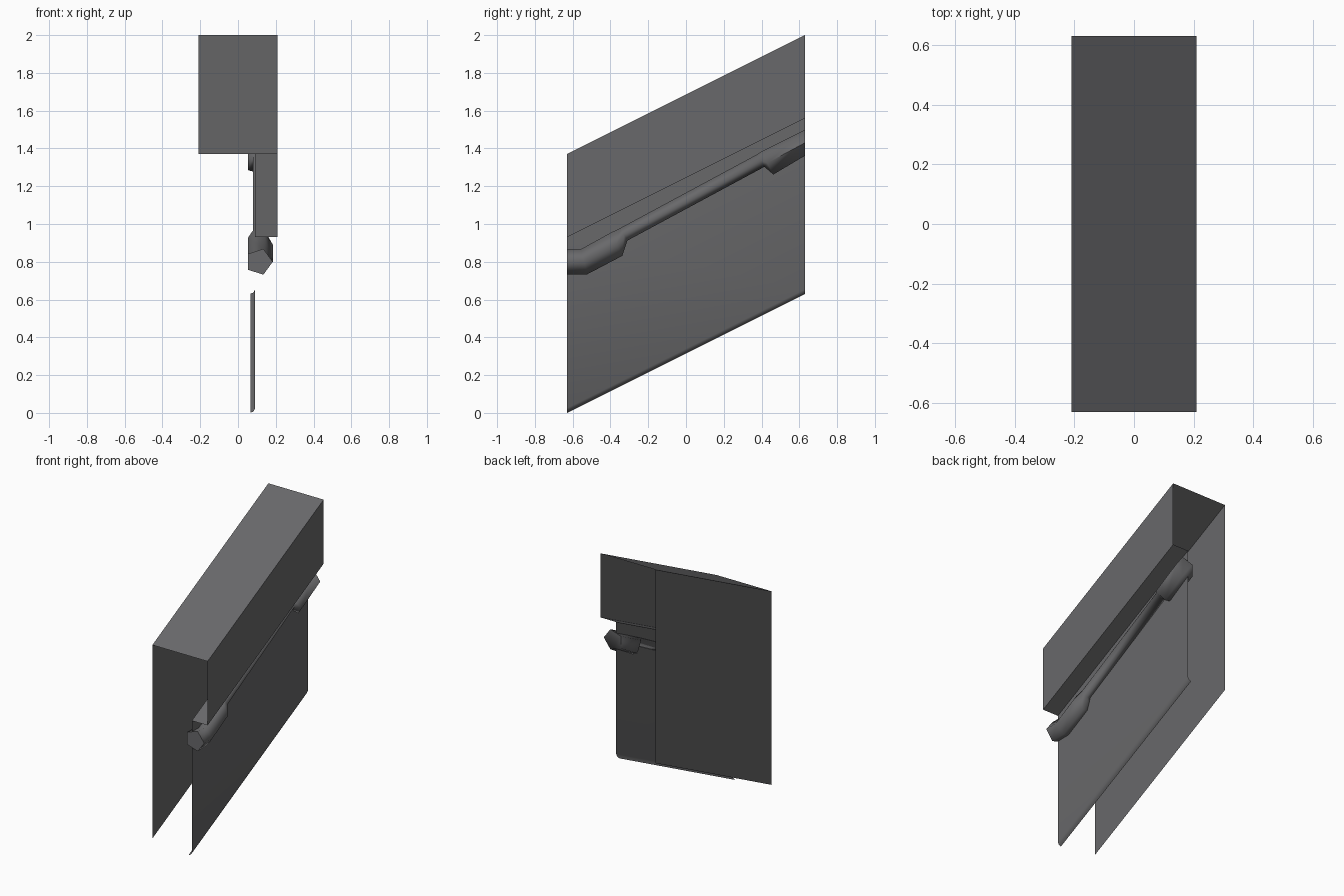
import bpy, bmesh, math

if "Cube" in bpy.data.objects:
    bpy.data.objects.remove(bpy.data.objects["Cube"])

grey = bpy.data.materials.new("dark grey")
grey.diffuse_color = (0.14, 0.14, 0.145, 1)
grey.use_nodes = True
grey.node_tree.nodes["Principled BSDF"].inputs["Base Color"].default_value = grey.diffuse_color

Y = 0.63


def finish(bm, name, smooth_deg, normals=False):
    if normals:
        bmesh.ops.recalc_face_normals(bm, faces=bm.faces)
    me = bpy.data.meshes.new(name)
    bm.to_mesh(me)
    bm.free()
    me.materials.append(grey)
    ob = bpy.data.objects.new(name, me)
    bpy.context.collection.objects.link(ob)
    bpy.context.view_layer.objects.active = ob
    ob.select_set(True)
    bpy.ops.object.shade_smooth_by_angle(angle=math.radians(smooth_deg))
    ob.select_set(False)


# Sloping balustrade: an open sheet profile (x, z) swept up the stair slope
profile = [(-0.21, 0.04), (-0.21, 1.37), (0.21, 1.37), (0.21, 0.93),
           (0.09, 0.93), (0.09, 0.025), (0.083, 0.008), (0.065, 0.0)]
bm = bmesh.new()
front = [bm.verts.new((x, -Y, z)) for x, z in profile]
back = [bm.verts.new((x, Y, z + Y)) for x, z in profile]
for i in range(len(profile) - 1):
    bm.faces.new((front[i], back[i], back[i + 1], front[i + 1]))
finish(bm, "balustrade_shell", 50)

# Five-sided handrail: thick ends, thin middle flush with the thick top
slope = Y / 1.17
tilt = math.atan(slope)


def axis_z(y):
    return 0.80 + max(0, y + 0.54) * slope


# (y along rail, radius, upward offset, ring tilt)
rings = [(-Y, 0.072, 0, 0), (-0.54, 0.072, 0, tilt / 2), (-0.37, 0.072, 0, tilt),
         (-0.315, 0.04, 0.028, tilt), (0.41, 0.04, 0.028, tilt),
         (0.43, 0.072, 0, tilt), (Y, 0.072, 0, 0)]
bm = bmesh.new()
loops = []
for y, r, up, t in rings:
    loop = []
    for k in range(5):
        a = math.tau * k / 5
        h = r * math.sin(a) + up
        loop.append(bm.verts.new((0.112 + r * math.cos(a), y - h * math.sin(t),
                                  axis_z(y) + h * math.cos(t))))
    loops.append(loop)
for a, b in zip(loops, loops[1:]):
    for k in range(5):
        j = (k + 1) % 5
        bm.faces.new((a[k], a[j], b[j], b[k]))
bm.faces.new(loops[0])
bm.faces.new(loops[-1])
finish(bm, "handrail", 75, True)
